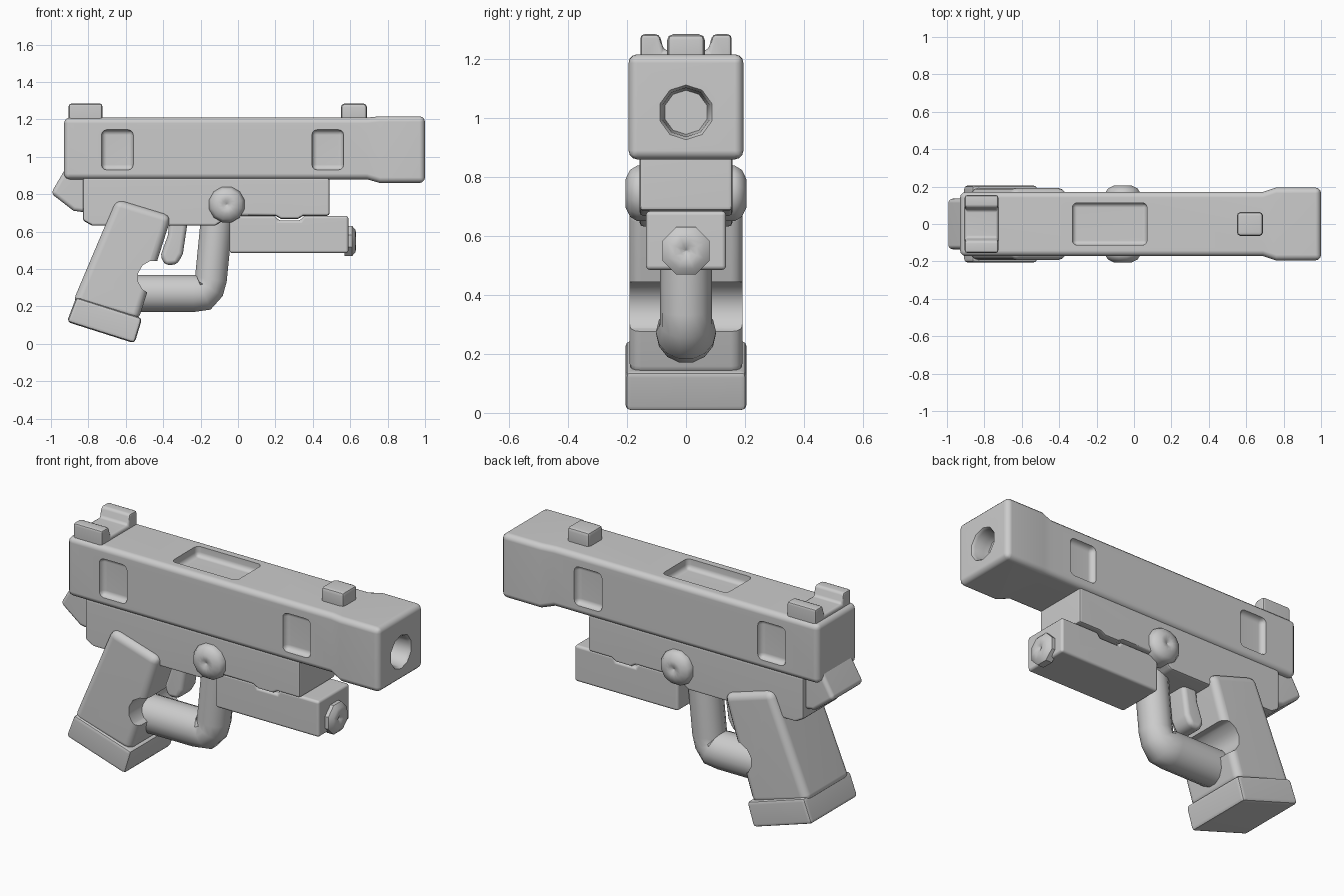
import bpy, bmesh, math
from mathutils import Vector, Matrix

if "Cube" in bpy.data.objects:
    bpy.data.objects.remove(bpy.data.objects["Cube"], do_unlink=True)

GREY = (0.6, 0.6, 0.6, 1)
grey = bpy.data.materials.new("plain grey")
grey.use_nodes = True
grey.diffuse_color = GREY
grey.node_tree.nodes["Principled BSDF"].inputs["Base Color"].default_value = GREY


def activate(ob):
    bpy.ops.object.select_all(action='DESELECT')
    ob.select_set(True)
    bpy.context.view_layer.objects.active = ob


def make(name, bm):
    bmesh.ops.recalc_face_normals(bm, faces=bm.faces)
    mesh = bpy.data.meshes.new(name)
    bm.to_mesh(mesh)
    bm.free()
    mesh.materials.append(grey)
    ob = bpy.data.objects.new(name, mesh)
    bpy.context.collection.objects.link(ob)
    return ob


def loft(name, rings, bevel=0.0, segments=3):
    """Skin a row of equal-length vertex rings and cap both ends."""
    bm = bmesh.new()
    rows = [[bm.verts.new(p) for p in ring] for ring in rings]
    for a, b in zip(rows, rows[1:]):
        for i in range(len(a)):
            j = (i + 1) % len(a)
            bm.faces.new((a[i], a[j], b[j], b[i]))
    bm.faces.new(rows[0])
    bm.faces.new(rows[-1])
    ob = make(name, bm)
    if bevel:
        mod = ob.modifiers.new("Bevel", 'BEVEL')
        mod.width, mod.segments = bevel, segments
        mod.limit_method, mod.angle_limit = 'ANGLE', math.radians(30)
        activate(ob)
        bpy.ops.object.modifier_apply(modifier=mod.name)
    return ob


def side_profile(name, pts, half, bevel, segments=3):
    return loft(name, [[(x, y, z) for x, z in pts] for y in (-half, half)], bevel, segments)


def box(name, lo, hi, bevel, segments=3):
    rings = [[(x, lo[1], lo[2]), (x, hi[1], lo[2]), (x, hi[1], hi[2]), (x, lo[1], hi[2])]
             for x in (lo[0], hi[0])]
    return loft(name, rings, bevel, segments)


def turned(name, centre, axis, rings, sides):
    """Solid turned about an axis; rings are (distance along axis, radius)."""
    turn = Vector(axis).to_track_quat('Z', 'Y').to_matrix()
    c = Vector(centre)
    step = 2 * math.pi / sides
    return loft(name, [[c + turn @ Vector((r * math.cos((i + .5) * step), r * math.sin((i + .5) * step), h))
                        for i in range(sides)] for h, r in rings])


def cut(ob, cutter):
    mod = ob.modifiers.new("Cut", 'BOOLEAN')
    mod.operation, mod.solver, mod.object = 'DIFFERENCE', 'EXACT', cutter
    activate(ob)
    bpy.ops.object.modifier_apply(modifier=mod.name)
    bpy.data.objects.remove(cutter, do_unlink=True)


def finish(ob, angle=40):
    activate(ob)
    bpy.ops.object.shade_smooth_by_angle(angle=math.radians(angle))
    mod = ob.modifiers.new("Normals", 'WEIGHTED_NORMAL')
    mod.keep_sharp = True


parts = []

# Slide with flared muzzle block
stations = [(-0.93, .172, .88, 1.21), (0.69, .172, .88, 1.21), (0.76, .195, .86, 1.217), (1.0, .195, .86, 1.217)]
slide = loft("slide", [[(x, -w, a), (x, w, a), (x, w, b), (x, -w, b)] for x, w, a, b in stations], 0.03)
for x in (-0.73, 0.395):
    for side in (-1, 1):
        y0, y1 = sorted((side * 0.142, side * 0.3))
        cut(slide, box("window_cutter", (x, y0, .93), (x + .17, y1, 1.145), 0.028))
cut(slide, box("port_cutter", (-.33, -.113, 1.155), (.07, .113, 1.35), 0.025))
cut(slide, turned("bore_cutter", (0.9, 0, 1.02), (1, 0, 0), [(0, .075), (.03, .08), (.085, .083), (.1, .093), (.2, .093)], 10))
parts.append(slide)

# Sights
notch = [(-.155, 1.19), (-.155, 1.285), (-.09, 1.285), (-.075, 1.23),
         (.075, 1.23), (.09, 1.285), (.155, 1.285), (.155, 1.19)]
parts.append(loft("rear_sight", [[(x, y, z) for y, z in notch] for x in (-.905, -.725)], 0.014, 2))
parts.append(box("front_sight", (.55, -.064, 1.19), (.69, .064, 1.285), 0.02, 2))

# Frame with a lower tab, and rear tang
frame = [(-.83, .89), (-.83, .66), (-.78, .632), (-.12, .632), (-.04, .685), (.2, .685), (.23, .668),
         (.32, .668), (.35, .685), (.49, .685), (.49, .89)]
parts.append(side_profile("frame", frame, .158, 0.015, 2))
tang = [(-.915, .95), (-1.0, .805), (-.88, .712), (-.8, .70), (-.8, .95)]
parts.append(side_profile("rear_tang", tang, .135, 0.022))

# Raked grip with a finger scoop, and base plate
grip = side_profile("grip", [(-.65, .775), (-.355, .685), (-.535, .12), (-.885, .22)], .192, 0.04)
cut(grip, turned("scoop_cutter", (-.445, -.4, .355), (0, 1, 0), [(0, .092), (.8, .092)], 12))
parts.append(grip)
base = [(-.865, .25), (-.512, .138), (-.553, .003), (-.915, .118)]
parts.append(side_profile("grip_base", base, .206, 0.02, 2))

# Trigger
trigger = [(-.365, .68), (-.375, .58), (-.415, .47), (-.39, .42), (-.325, .425), (-.295, .48), (-.265, .68)]
parts.append(side_profile("trigger", trigger, .065, 0.025))

# Round-bar guard
curve = bpy.data.curves.new("trigger_guard", 'CURVE')
curve.dimensions, curve.bevel_depth, curve.bevel_resolution = '3D', 0.102, 5
curve.use_fill_caps = True
path = [(-.62, .27), (-.24, .27), (-.185, .275), (-.155, .3), (-.145, .345), (-.112, .68)]
spline = curve.splines.new('POLY')
spline.points.add(len(path) - 1)
for point, (x, z) in zip(spline.points, path):
    point.co = (x, 0, z, 1)
    point.radius = 1.0 if z < .3 else .86
curve.materials.append(grey)
guard = bpy.data.objects.new("trigger_guard", curve)
bpy.context.collection.objects.link(guard)
activate(guard)
bpy.ops.object.convert(target='MESH')
parts.append(bpy.context.object)

# Under-barrel module and its front lens
module = [(-.045, .485), (-.045, .685), (.2, .685), (.215, .66), (.335, .66), (.35, .685), (.59, .685), (.59, .485)]
parts.append(side_profile("lower_module", module, .136, 0.022))
parts.append(turned("lens", (.57, 0, .55), (1, 0, 0),
                    [(0, .087), (.04, .087), (.058, .065), (.062, .04), (.056, .018), (.045, .003)], 8))

# Domed pins on both sides
for label, side in (("right", -1), ("left", 1)):
    parts.append(turned("pin_" + label, (-.06, 0, .745), (0, side, 0),
                        [(.1, .098), (.165, .098), (.19, .082), (.205, .05), (.202, .025), (.19, .003)], 12))

for part in parts:
    finish(part)
